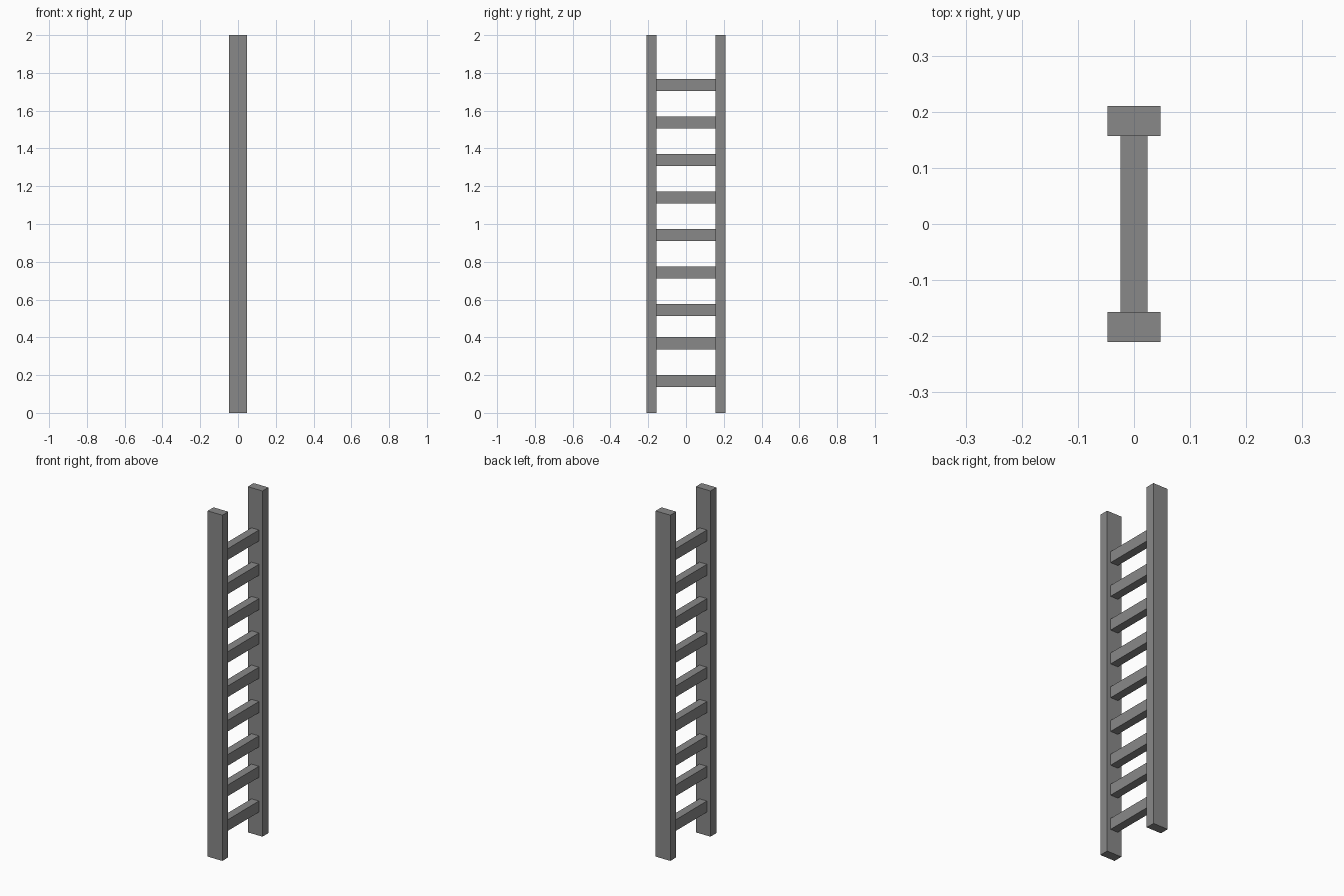
import bpy

if "Cube" in bpy.data.objects:
    bpy.data.objects.remove(bpy.data.objects["Cube"])

RAIL_W, RAIL_D, HEIGHT = 0.094, 0.0535, 2.0
RAIL_Y = 0.1835
RUNG_W, RUNG_H = 0.048, 0.0645

grey = bpy.data.materials.new("dark_grey")
grey.diffuse_color = (0.25, 0.25, 0.25, 1)
grey.use_nodes = True
grey.node_tree.nodes["Principled BSDF"].inputs["Base Color"].default_value = grey.diffuse_color


def box(name, center, size):
    bpy.ops.mesh.primitive_cube_add(size=1, location=center)
    obj = bpy.context.object
    obj.name = name
    obj.scale = size
    bpy.ops.object.transform_apply(location=False, rotation=False, scale=True)
    obj.data.materials.append(grey)
    return obj


# Side rails
for label, side in (("front", -1), ("back", 1)):
    box(f"{label}_rail", (0, side * RAIL_Y, HEIGHT / 2), (RAIL_W, RAIL_D, HEIGHT))

# Rungs: two slightly lower ones at the bottom, then seven evenly spaced
rung_heights = [0.168, 0.369] + [0.545 + 0.1985 * i for i in range(7)]
rung_length = 2 * RAIL_Y - RAIL_D
for i, z in enumerate(rung_heights, 1):
    box(f"rung_{i}", (0, 0, z), (RUNG_W, rung_length, RUNG_H))
